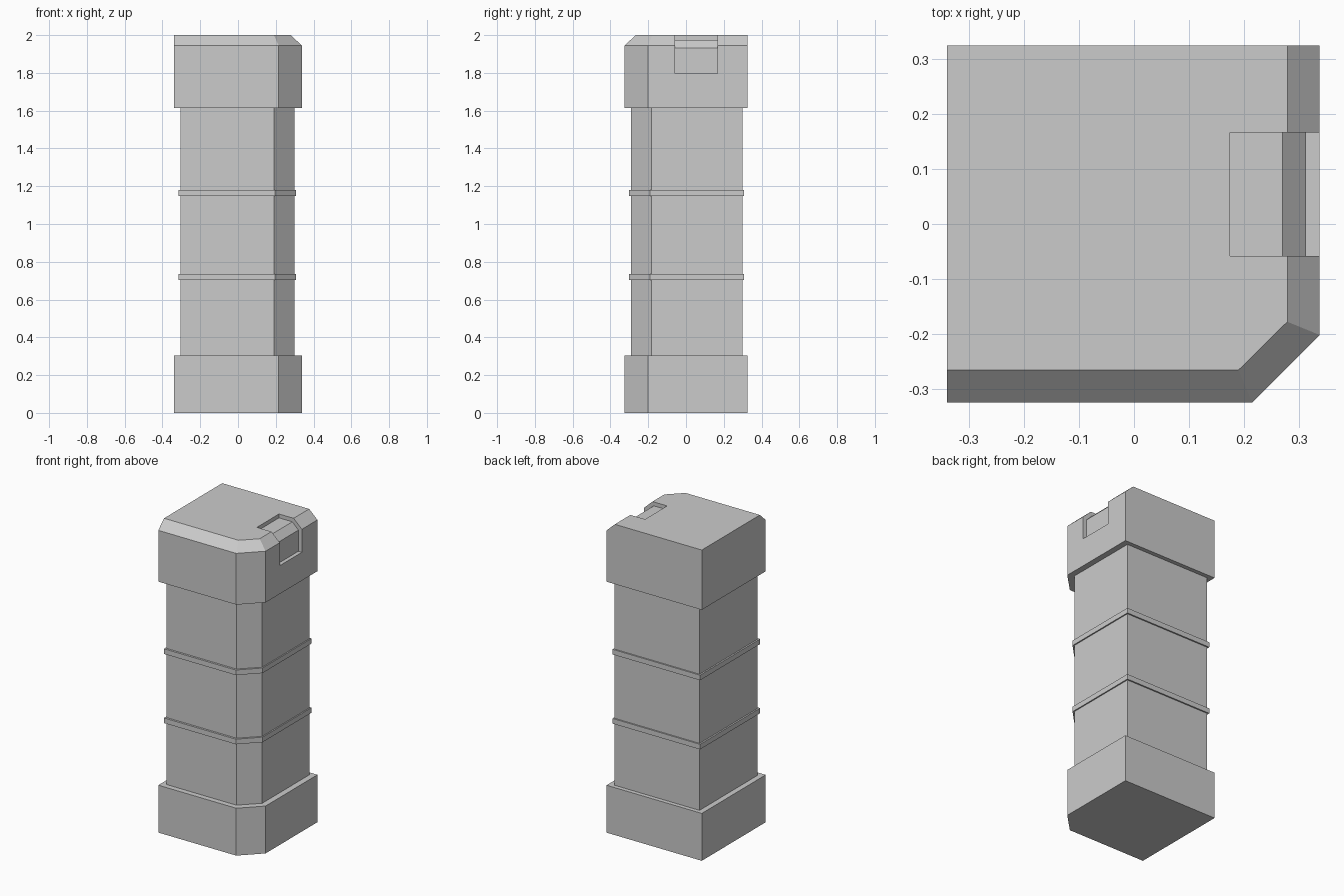
import bpy
import bmesh

cube = bpy.data.objects.get("Cube")
if cube:
    bpy.data.objects.remove(cube, do_unlink=True)

stone = bpy.data.materials.new("stone grey")
stone.use_nodes = True
GREY = (0.6, 0.6, 0.6, 1)
stone.diffuse_color = GREY
stone.node_tree.nodes["Principled BSDF"].inputs["Base Color"].default_value = GREY


def outline(left, right, front, back, cut_x, cut_y):
    """Rectangle with its front right corner cut off."""
    return [(left, front), (cut_x, front), (right, cut_y), (right, back), (left, back)]


def loft(name, rings):
    """Closed solid through rings of matching points."""
    bm = bmesh.new()
    loops = [[bm.verts.new(p) for p in ring] for ring in rings]
    count = len(loops[0])
    for low, high in zip(loops, loops[1:]):
        for i in range(count):
            j = (i + 1) % count
            bm.faces.new((low[i], low[j], high[j], high[i]))
    bm.faces.new(loops[0][::-1])
    bm.faces.new(loops[-1])
    bmesh.ops.recalc_face_normals(bm, faces=bm.faces)
    mesh = bpy.data.meshes.new(name)
    bm.to_mesh(mesh)
    bm.free()
    mesh.materials.append(stone)
    obj = bpy.data.objects.new(name, mesh)
    bpy.context.collection.objects.link(obj)
    return obj


def at(shape, z):
    return [(x, y, z) for x, y in shape]


wide = outline(-0.34, 0.338, -0.325, 0.325, 0.215, -0.202)
shaft = outline(-0.305, 0.30, -0.29, 0.298, 0.191, -0.183)
ring = outline(-0.315, 0.308, -0.303, 0.307, 0.197, -0.19)
crown = outline(-0.34, 0.279, -0.266, 0.325, 0.19, -0.178)

# Base, shaft and the two thin bands
loft("base", [at(wide, 0), at(wide, 0.305)])
loft("shaft", [at(shaft, 0.305), at(shaft, 1.615)])
for name, z in (("lower_band", 0.703), ("upper_band", 1.148)):
    loft(name, [at(ring, z), at(ring, z + 0.033)])

# Cap, bevelled along the front, the cut corner and the right
cap = loft("cap", [at(wide, 1.615), at(wide, 1.945), at(crown, 2)])

# Shallow notch folded over the right edge of the cap
notch = [(0.175, 1.975), (0.27, 1.975), (0.313, 1.933), (0.313, 1.797),
         (0.4, 1.797), (0.4, 2.1), (0.175, 2.1)]
cutter = loft("notch_cutter", [[(x, y, z) for x, z in notch] for y in (-0.058, 0.167)])
cutter.hide_render = True

cut = cap.modifiers.new("notch", "BOOLEAN")
cut.operation = "DIFFERENCE"
cut.solver = "EXACT"
cut.object = cutter
bpy.context.view_layer.objects.active = cap
bpy.ops.object.modifier_apply(modifier=cut.name)
bpy.data.objects.remove(cutter, do_unlink=True)
